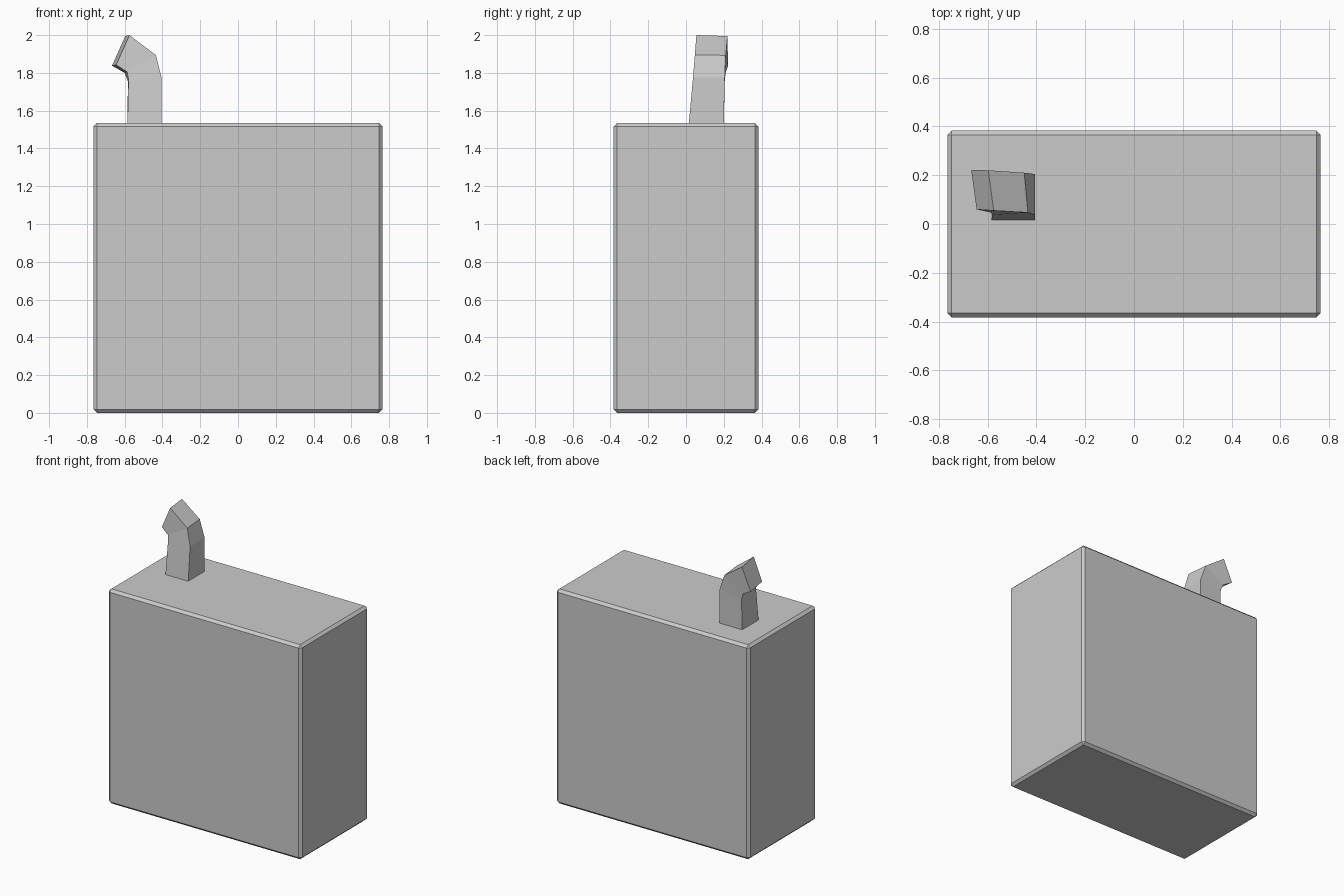
import bpy, bmesh

if "Cube" in bpy.data.objects:
    bpy.data.objects.remove(bpy.data.objects["Cube"])


def make_object(name, bm):
    bmesh.ops.recalc_face_normals(bm, faces=bm.faces)
    mesh = bpy.data.meshes.new(name)
    bm.to_mesh(mesh)
    bm.free()
    obj = bpy.data.objects.new(name, mesh)
    bpy.context.collection.objects.link(obj)
    return obj


# Main body: box with a narrow chamfer
bm = bmesh.new()
bmesh.ops.create_cube(bm, size=1)
for v in bm.verts:
    v.co.x *= 1.53
    v.co.y *= 0.766
    v.co.z = (v.co.z + 0.5) * 1.535
body = make_object("body", bm)
bevel = body.modifiers.new("chamfer", "BEVEL")
bevel.width = 0.018
bevel.segments = 1

# Bent pipe: four-sided rings (front inner, front outer, back outer, back inner)
rings = [
    [(-0.585, 0.015, 1.53), (-0.405, 0.015, 1.53), (-0.405, 0.20, 1.53), (-0.585, 0.20, 1.53)],
    [(-0.58, 0.037, 1.765), (-0.405, 0.037, 1.775), (-0.408, 0.205, 1.775), (-0.583, 0.205, 1.755)],
    [(-0.587, 0.047, 1.805), (-0.435, 0.047, 1.895), (-0.45, 0.21, 1.893), (-0.60, 0.21, 1.80)],
    [(-0.645, 0.06, 1.842), (-0.575, 0.055, 2.0), (-0.597, 0.22, 1.995), (-0.667, 0.222, 1.838)],
]
bm = bmesh.new()
loops = [[bm.verts.new(p) for p in ring] for ring in rings]
for a, b in zip(loops, loops[1:]):
    for i in range(4):
        j = (i + 1) % 4
        bm.faces.new((a[i], a[j], b[j], b[i]))
bm.faces.new(loops[0][::-1])
bm.faces.new(loops[-1])
make_object("bent_pipe", bm)
